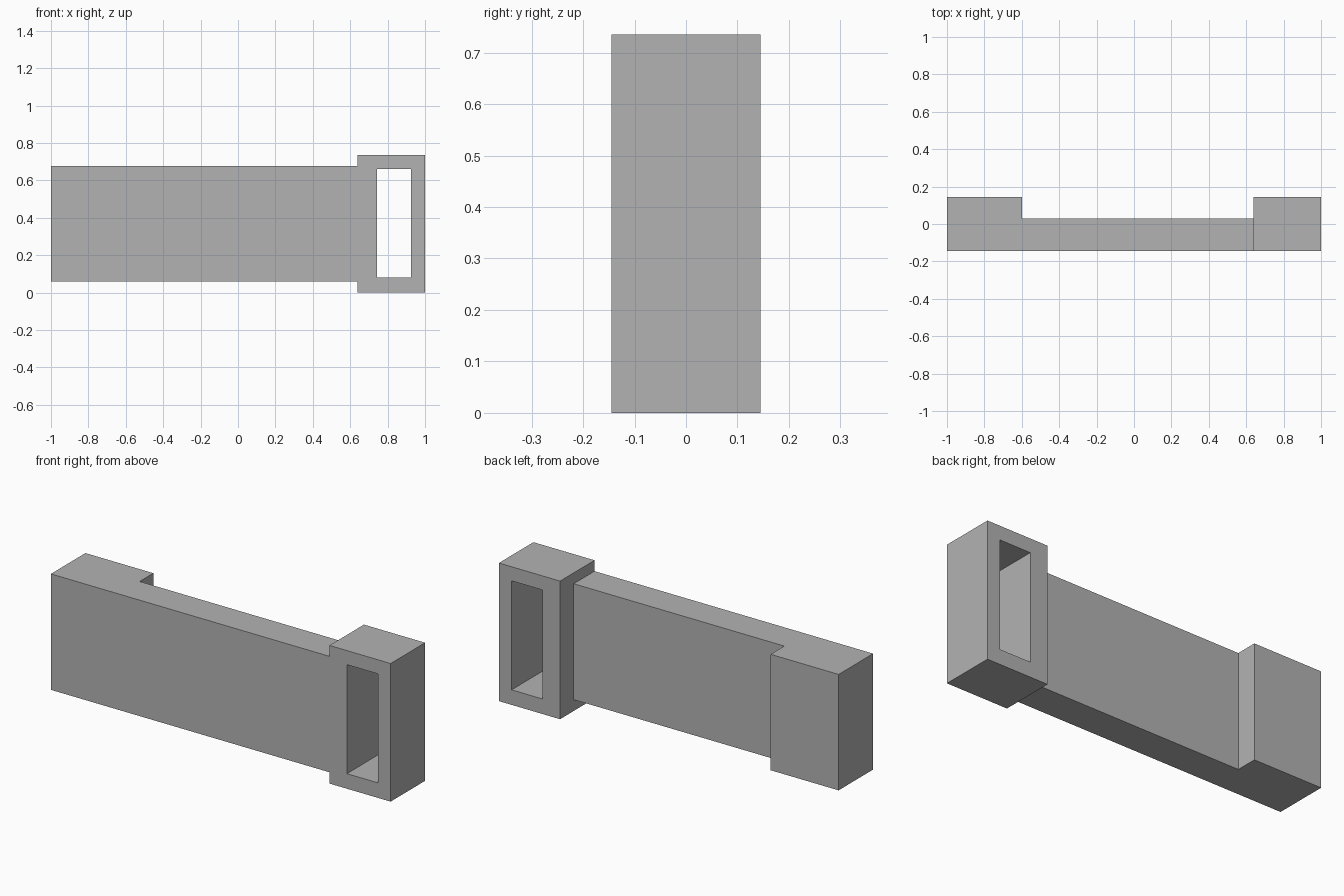
import bpy
import bmesh
from mathutils import Vector

cube = bpy.data.objects.get("Cube")
if cube:
    bpy.data.objects.remove(cube, do_unlink=True)

# Single plain grey material
grey = bpy.data.materials.new("plain grey")
grey.use_nodes = True
grey.diffuse_color = (0.45, 0.45, 0.45, 1)
grey.node_tree.nodes["Principled BSDF"].inputs["Base Color"].default_value = grey.diffuse_color


def prism(name, outline, axis, start, end):
    """Extrude a flat outline along y or z between two positions."""
    bm = bmesh.new()
    place = (lambda u, v: (u, start, v)) if axis == "y" else (lambda u, v: (u, v, start))
    face = bm.faces.new([bm.verts.new(place(u, v)) for u, v in outline])
    grown = bmesh.ops.extrude_face_region(bm, geom=[face])["geom"]
    step = Vector((0, end - start, 0) if axis == "y" else (0, 0, end - start))
    bmesh.ops.translate(bm, vec=step, verts=[g for g in grown if isinstance(g, bmesh.types.BMVert)])
    bmesh.ops.recalc_face_normals(bm, faces=bm.faces)
    mesh = bpy.data.meshes.new(name)
    bm.to_mesh(mesh)
    bm.free()
    mesh.materials.append(grey)
    obj = bpy.data.objects.new(name, mesh)
    bpy.context.collection.objects.link(obj)
    return obj


def rectangle(x0, x1, z0, z1):
    return [(x0, z0), (x1, z0), (x1, z1), (x0, z1)]


def combine(target, other, operation):
    """Apply a boolean and remove the helper."""
    mod = target.modifiers.new(operation.lower(), "BOOLEAN")
    mod.operation, mod.object, mod.solver = operation, other, "EXACT"
    bpy.context.view_layer.objects.active = target
    bpy.ops.object.modifier_apply(modifier=mod.name)
    bpy.data.objects.remove(other, do_unlink=True)


half = 0.145      # half of the depth
back = 0.03       # back of the thin arm
step_x = -0.6     # inner side of the thick end

# Arm with a thick block at its right end, reaching into the frame
arm_outline = [(-1, -half), (0.69, -half), (0.69, back), (step_x, back), (step_x, half), (-1, half)]
body = prism("slotted_arm", arm_outline, "z", 0.06, 0.677)

# Tall end frame with a through slot
frame = prism("end_frame", rectangle(0.64, 1, 0, 0.735), "y", -half, half)
slot = prism("slot_cutter", rectangle(0.743, 0.925, 0.08, 0.66), "y", -0.3, 0.3)
combine(frame, slot, "DIFFERENCE")
combine(body, frame, "UNION")

# Tidy coplanar seams
bm = bmesh.new()
bm.from_mesh(body.data)
bmesh.ops.remove_doubles(bm, verts=bm.verts, dist=0.0005)
bmesh.ops.dissolve_limit(bm, angle_limit=0.01, verts=bm.verts, edges=bm.edges)
bm.to_mesh(body.data)
bm.free()
